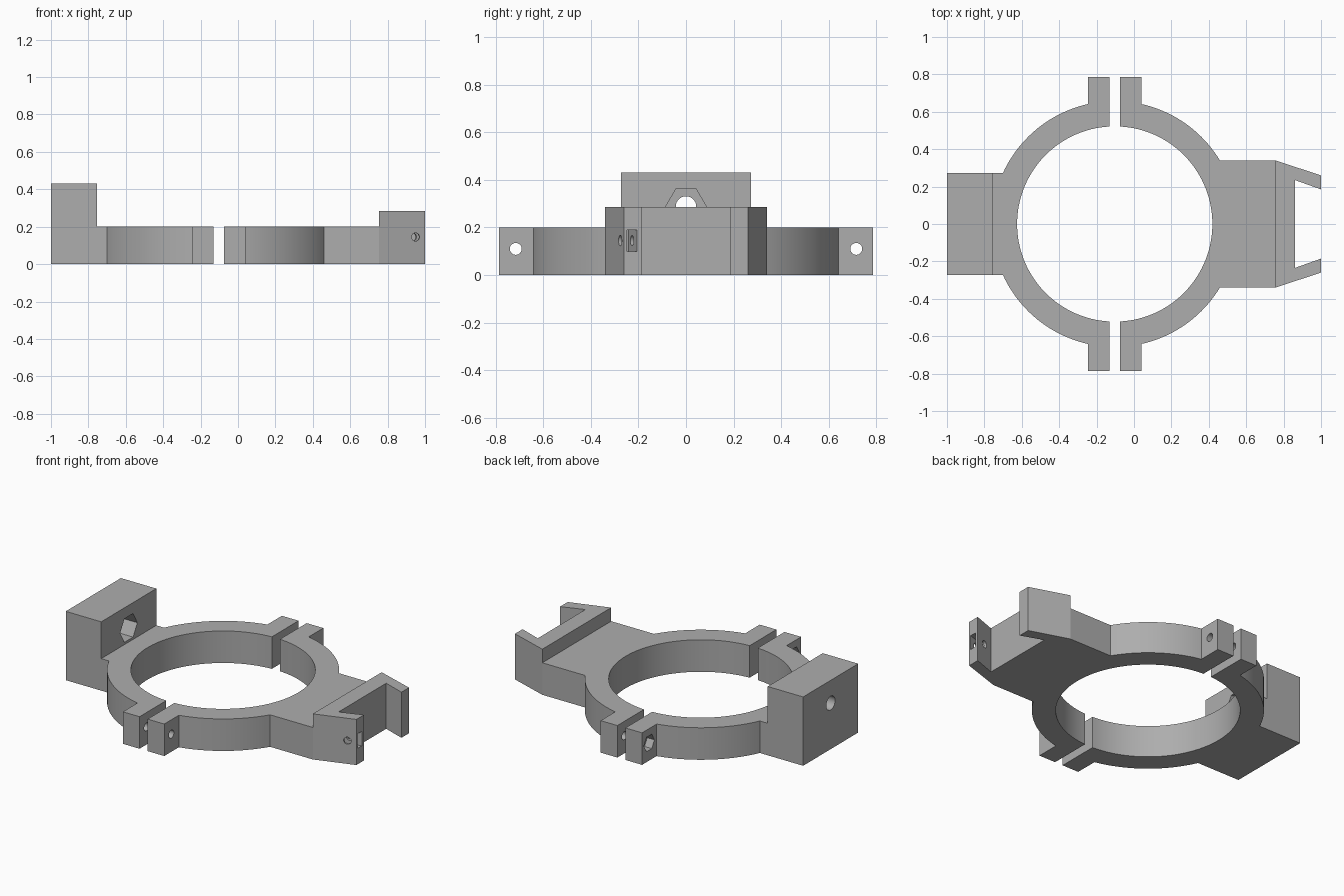
import bpy, bmesh, math
from math import acos, asin, cos, sin, pi
from mathutils import Matrix, Vector

if "Cube" in bpy.data.objects:
    bpy.data.objects.remove(bpy.data.objects["Cube"])

CX, INNER, OUTER = -0.103, 0.522, 0.657     # ring centre and radii
GAP, TAB, TAB_Y = 0.028, 0.143, 0.785       # clamp split and bolt tabs
THICK = 0.2

grey = bpy.data.materials.new("grey plastic")
grey.use_nodes = True
colour = (0.42, 0.42, 0.42, 1)
grey.diffuse_color = colour
grey.node_tree.nodes["Principled BSDF"].inputs["Base Color"].default_value = colour


def add(name, bm):
    bmesh.ops.recalc_face_normals(bm, faces=bm.faces)
    mesh = bpy.data.meshes.new(name)
    bm.to_mesh(mesh)
    bm.free()
    mesh.materials.append(grey)
    ob = bpy.data.objects.new(name, mesh)
    bpy.context.collection.objects.link(ob)
    return ob


def prism(name, outline, height):
    bm = bmesh.new()
    face = bm.faces.new([bm.verts.new((x, y, 0)) for x, y in outline])
    top = bmesh.ops.extrude_face_region(bm, geom=[face])["geom"]
    bmesh.ops.translate(bm, vec=(0, 0, height),
                        verts=[v for v in top if isinstance(v, bmesh.types.BMVert)])
    return add(name, bm)


def rod(centre, direction, radius, length, sides=32):
    """Round or hexagonal cutter along a direction, one corner up when horizontal."""
    bm = bmesh.new()
    axis = Vector(direction).normalized()
    up = Vector((0, 0, 1))
    turn = Matrix((up, axis.cross(up), axis)).transposed().to_4x4()
    bmesh.ops.create_cone(bm, cap_ends=True, segments=sides, radius1=radius,
                          radius2=radius, depth=length,
                          matrix=Matrix.Translation(centre) @ turn)
    return add("cutter", bm)


def boolean(target, tool, operation):
    mod = target.modifiers.new("join or cut", "BOOLEAN")
    mod.operation, mod.solver, mod.object = operation, "EXACT", tool
    bpy.context.view_layer.objects.active = target
    bpy.ops.object.modifier_apply(modifier=mod.name)
    bpy.data.objects.remove(tool)


def merge_flat(ob):
    bm = bmesh.new()
    bm.from_mesh(ob.data)
    bmesh.ops.dissolve_limit(bm, angle_limit=0.002, verts=bm.verts, edges=bm.edges)
    bm.to_mesh(ob.data)
    bm.free()


def arc(radius, start, end, steps):
    angles = [start + (end - start) * i / steps for i in range(steps + 1)]
    return [(radius * cos(a), radius * sin(a)) for a in angles]


def mirrored(points):
    return points + [(x, -y) for x, y in reversed(points) if y > 0]


def clamp_half(name, side, plate):
    """Half ring with two bolt tabs and a plate reaching outwards."""
    half = arc(INNER, 0, acos(GAP / INNER), 32)
    half += [(GAP, TAB_Y), (TAB, TAB_Y)]
    half += arc(OUTER, acos(TAB / OUTER), asin(plate[0][1] / OUTER), 20)
    half += plate
    return prism(name, [(CX + side * x, y) for x, y in mirrored(half)], THICK)


# Left-hand half with the tall mounting block
block_side = clamp_half("block_clamp_half", -1, [(0.75, 0.272)])
block = prism("block", mirrored([(-1, 0.272), (-0.755, 0.272)]), 0.43)
boolean(block_side, block, "UNION")
merge_flat(block_side)

# Other half with the forked bracket
fork_side = clamp_half("fork_clamp_half", 1, [(0.755 - CX, 0.34), (0.8 - CX, 0.3)])
fork = prism("fork", mirrored([(0.755, 0.34), (1, 0.26), (1, 0.185), (0.86, 0.235)]), 0.285)
boolean(fork_side, fork, "UNION")
merge_flat(fork_side)

# Bolt holes through the tabs, with nut recesses on the block half
X = (1, 0, 0)
for y in (-0.715, 0.715):
    for half, side in ((block_side, -1), (fork_side, 1)):
        boolean(half, rod((CX + side * 0.085, y, 0.11), X, 0.025, 0.2), "DIFFERENCE")
    boolean(block_side, rod((CX - TAB, y, 0.11), X, 0.052, 0.1, 6), "DIFFERENCE")

# Bolt hole and nut pocket in the tall block
boolean(block_side, rod((-0.88, 0, 0.288), X, 0.043, 0.4), "DIFFERENCE")
boolean(block_side, rod((-0.755, 0, 0.288), X, 0.085, 0.2, 6), "DIFFERENCE")

# Cross hole and nut slot in one fork prong
slope = math.atan2(0.08, 0.245)
boolean(fork_side, rod((0.945, -0.262, 0.145), (-sin(slope), cos(slope), 0), 0.022, 0.2),
        "DIFFERENCE")
bm = bmesh.new()
bmesh.ops.create_cube(bm, size=1, matrix=Matrix.Translation((1, -0.226, 0.145))
                      @ Matrix.Rotation(slope, 4, "Z") @ Matrix.Diagonal((0.22, 0.04, 0.09, 1)))
boolean(fork_side, add("cutter", bm), "DIFFERENCE")

# Smooth round walls, crisp corners
bpy.ops.object.select_all(action="DESELECT")
for ob in (block_side, fork_side):
    ob.select_set(True)
bpy.context.view_layer.objects.active = fork_side
bpy.ops.object.shade_smooth_by_angle(angle=math.radians(14))
